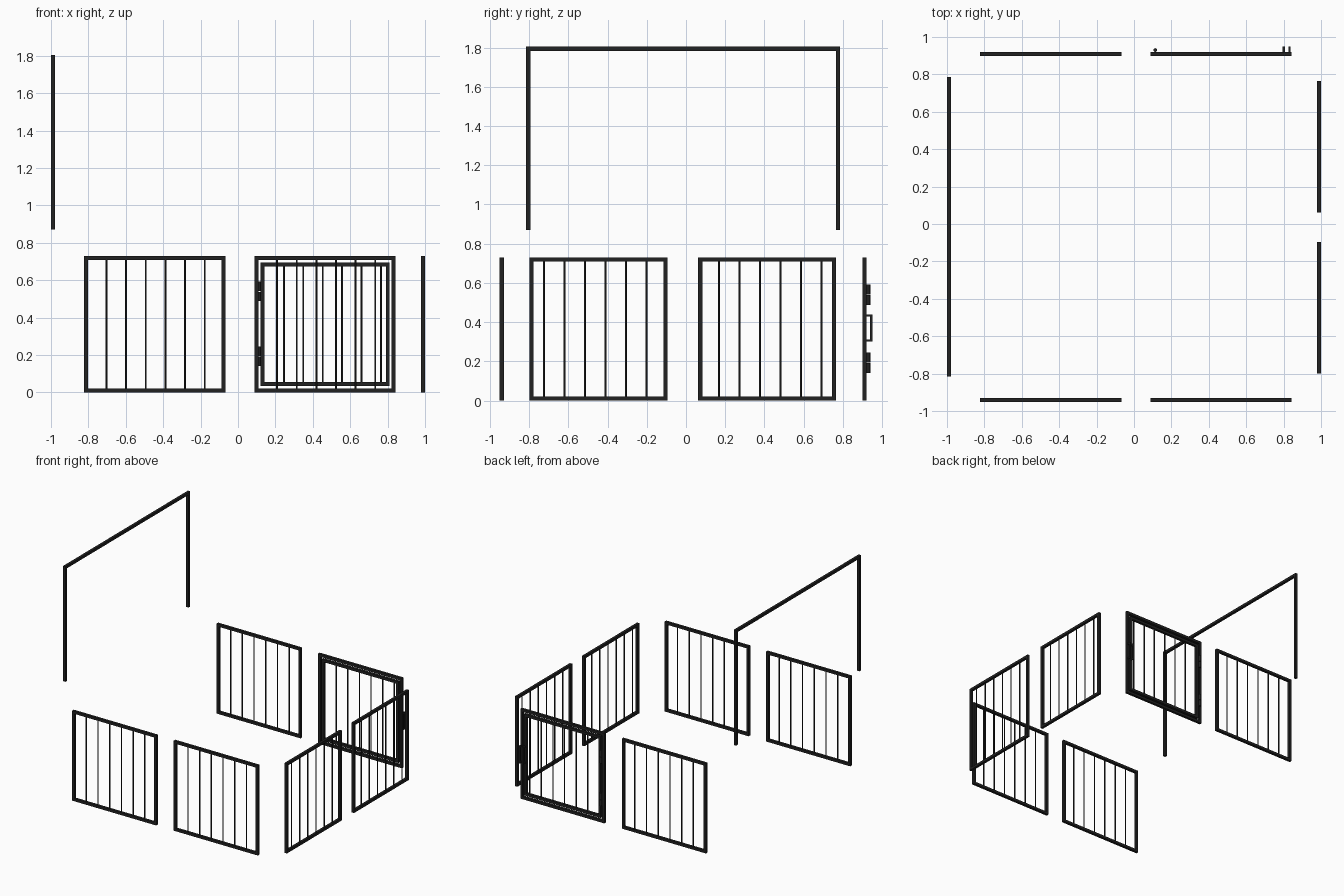
import bpy, bmesh
from mathutils import Matrix, Vector

if "Cube" in bpy.data.objects:
    bpy.data.objects.remove(bpy.data.objects["Cube"])

T = 0.021   # frame tube
B = 0.010   # thin bar
mat = bpy.data.materials.new("black_metal")
mat.diffuse_color = (0.015, 0.015, 0.015, 1)
mat.use_nodes = True
mat.node_tree.nodes["Principled BSDF"].inputs["Base Color"].default_value = mat.diffuse_color


def box(bm, lo, hi):
    c = (Vector(lo) + Vector(hi)) / 2
    s = Vector(hi) - Vector(lo)
    bmesh.ops.create_cube(bm, size=1, matrix=Matrix.Translation(c) @ Matrix.Diagonal((*s, 1)))


def rod(bm, x, y, z0, z1, r, n=12):
    bmesh.ops.create_cone(bm, cap_ends=True, segments=n, radius1=r, radius2=r, depth=z1 - z0,
                          matrix=Matrix.Translation((x, y, (z0 + z1) / 2)))


def finish(bm, name, smooth=False):
    me = bpy.data.meshes.new(name)
    for f in bm.faces:
        f.smooth = smooth and len(f.verts) == 4
    if smooth:
        for e in bm.edges:
            e.smooth = e.calc_face_angle(0) < 0.7
    bm.to_mesh(me)
    bm.free()
    me.materials.append(mat)
    bpy.context.collection.objects.link(bpy.data.objects.new(name, me))


def panel(name, axis, fixed, a, b, z0, z1, bars, bottom=True, frame=True):
    """Upright frame from a to b along x or y, with thin round bars."""
    h = T / 2

    def piece(bm, u0, u1, w0, w1):
        if axis == "x":
            box(bm, (u0, fixed - h, w0), (u1, fixed + h, w1))
        else:
            box(bm, (fixed - h, u0, w0), (fixed + h, u1, w1))
    bm = bmesh.new()
    piece(bm, a, a + T, z0, z1 - T)
    piece(bm, b - T, b, z0, z1 - T)
    piece(bm, a, b, z1 - T, z1)
    if bottom:
        piece(bm, a + T, b - T, z0, z0 + T)
    finish(bm, name + "_frame")
    if bars:
        bm = bmesh.new()
        for u in bars:
            x, y = (u, fixed) if axis == "x" else (fixed, u)
            rod(bm, x, y, z0 + T, z1 - T, B / 2)
        finish(bm, name + "_bars", True)


def spaced(start, step):
    return [start + step * i for i in range(6)]


H = 0.73
# Front and back railings
panel("front_left_railing", "x", -0.94, -0.823, -0.068, 0, H, spaced(-0.703, 0.105))
panel("front_right_railing", "x", -0.94, 0.088, 0.843, 0, H, spaced(0.209, 0.105))
panel("back_left_railing", "x", 0.91, -0.823, -0.068, 0, H, spaced(-0.703, 0.105))
# Gate with its surround
panel("gate_surround", "x", 0.91, 0.088, 0.843, 0, H, [])
panel("gate", "x", 0.91, 0.121, 0.811, 0.035, 0.695, spaced(0.245, 0.104))
# Right side railings
panel("side_front_railing", "y", 0.988, -0.798, -0.095, 0, H, spaced(-0.725, 0.1045))
panel("side_back_railing", "y", 0.988, 0.062, 0.765, 0, H, spaced(0.168, 0.1045))
# Tall open rail on the left
panel("tall_rail", "y", -0.989, -0.815, 0.785, 0.87, 1.805, [], bottom=False)

# Gate hinges: knuckles and leaves
for label, z in (("lower", 0.193), ("upper", 0.54)):
    bm = bmesh.new()
    for s in (-1, 1):
        zc = z + s * 0.027
        rod(bm, 0.113, 0.93, zc - 0.025, zc + 0.025, 0.010)
    finish(bm, label + "_hinge", True)

# Handles on gate and surround
for label, x in (("gate", 0.80), ("surround", 0.832)):
    bm = bmesh.new()
    k = 0.006
    box(bm, (x - k, 0.938, 0.30), (x + k, 0.95, 0.44))
    for z in (0.30, 0.428):
        box(bm, (x - k, 0.915, z), (x + k, 0.938, z + 0.012))
    finish(bm, label + "_handle")
